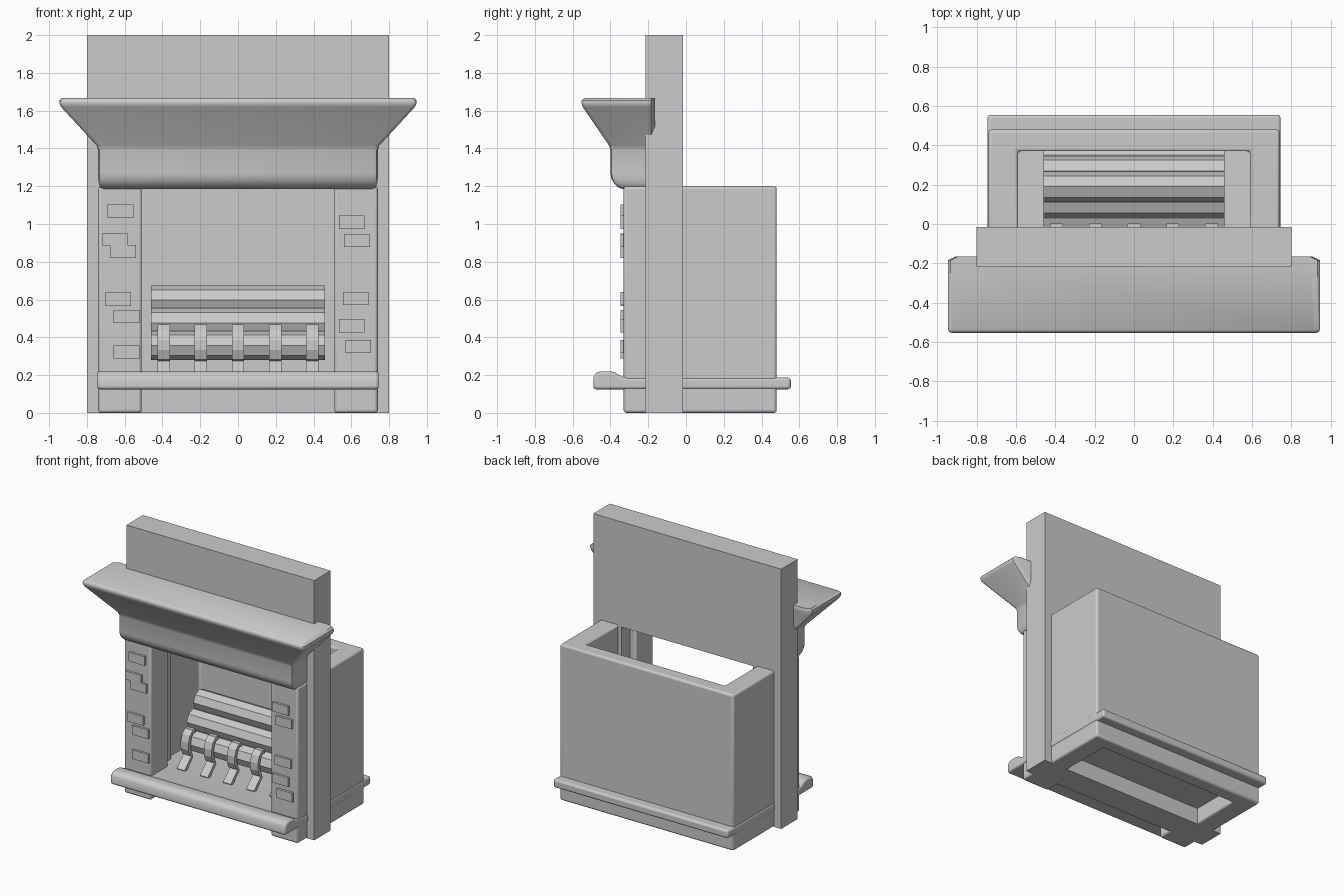
import bpy, bmesh, math
from mathutils import Vector

if "Cube" in bpy.data.objects:
    bpy.data.objects.remove(bpy.data.objects["Cube"])


def finish(name, bm, bevel=0.0, segments=3, smooth=False):
    bmesh.ops.recalc_face_normals(bm, faces=bm.faces)
    me = bpy.data.meshes.new(name)
    bm.to_mesh(me)
    bm.free()
    ob = bpy.data.objects.new(name, me)
    bpy.context.collection.objects.link(ob)
    if bevel:
        m = ob.modifiers.new("Bevel", 'BEVEL')
        m.width, m.segments, m.limit_method = bevel, segments, 'ANGLE'
        m.angle_limit = math.radians(40)
    if smooth:
        bpy.ops.object.select_all(action='DESELECT')
        ob.select_set(True)
        bpy.context.view_layer.objects.active = ob
        bpy.ops.object.shade_smooth_by_angle(angle=math.radians(40))
    return ob


def extrude(bm, points, direction):
    """Extrude a closed 3D outline along a direction into a solid."""
    face = bm.faces.new([bm.verts.new(p) for p in points])
    new = bmesh.ops.extrude_face_region(bm, geom=[face])["geom"]
    bmesh.ops.translate(bm, vec=direction,
                        verts=[v for v in new if isinstance(v, bmesh.types.BMVert)])


def box(bm, x0, x1, y0, y1, z0, z1):
    extrude(bm, [(x0, y0, z0), (x1, y0, z0), (x1, y1, z0), (x0, y1, z0)], (0, 0, z1 - z0))


# Wall: a ring of four panels around the fire opening
bm = bmesh.new()
outer = [(-.8, 0), (.8, 0), (.8, 2), (-.8, 2)]
inner = [(-.56, .14), (.56, .14), (.56, 1.19), (-.56, 1.19)]
rings = [[bm.verts.new((x, y, z)) for x, z in pts]
         for pts, y in ((outer, -.215), (inner, -.215), (inner, -.015), (outer, -.015))]
for k in range(4):
    a, b = rings[k], rings[(k + 1) % 4]
    for i in range(4):
        j = (i + 1) % 4
        bm.faces.new((a[i], a[j], b[j], b[i]))
finish("wall", bm)

# Firebox: U-shaped surround, open at top and bottom, with thicker front pillars
bm = bmesh.new()
half = [(.59, .37), (.59, -.12), (.51, -.12), (.51, -.33), (.74, -.33), (.74, .48)]
plan = half + [(-x, y) for x, y in reversed(half)]
extrude(bm, [(x, y, 0) for x, y in plan], (0, 0, 1.2))
finish("firebox", bm, .015, 3, True)

# Hearth slab with a raised rounded front lip
bm = bmesh.new()
prof = [(-.49, .125), (-.49, .19), (-.475, .212), (-.45, .22), (-.40, .22),
        (-.375, .213), (-.34, .192), (-.31, .187), (.555, .187), (.555, .125)]
extrude(bm, [(-.745, y, z) for y, z in prof], (1.49, 0, 0))
finish("hearth", bm, .015, 3, True)

# Mantel: stacked rectangles flaring outward (height, half width, front)
bm = bmesh.new()
levels = [(1.185, .715, -.335), (1.195, .73, -.36), (1.215, .737, -.38), (1.24, .74, -.395),
          (1.27, .74, -.40), (1.39, .74, -.40), (1.415, .748, -.407), (1.62, .937, -.547),
          (1.64, .946, -.554), (1.655, .945, -.552), (1.667, .932, -.54)]
rows = []
for z, w, f in levels:
    back, c = -.165, .02
    pts = [(-w, f + c), (-w + .006, f + .006), (-w + c, f),
           (w - c, f), (w - .006, f + .006), (w, f + c),
           (w, back - c), (w - c * 2, back), (-w + c * 2, back), (-w, back - c)]
    rows.append([bm.verts.new((x, y, z)) for x, y in pts])
for a, b in zip(rows, rows[1:]):
    for i in range(10):
        j = (i + 1) % 10
        bm.faces.new((a[i], a[j], b[j], b[i]))
bm.faces.new(rows[0])
bm.faces.new(rows[-1])
finish("mantel", bm, smooth=True)

# Raised bricks on both pillars
bm = bmesh.new()
for x, z in [(-.622, 1.067), (-.635, .602), (-.59, .51), (-.59, .323),
             (.602, 1.009), (.63, .912), (.624, .605), (.602, .461), (.637, .352)]:
    box(bm, x - .068, x + .068, -.347, -.32, z - .035, z + .035)
step = [(-.72, .95), (-.582, .95), (-.582, .89), (-.54, .89),
        (-.54, .82), (-.677, .82), (-.677, .885), (-.72, .885)]
extrude(bm, [(x, -.347, z) for x, z in step], (0, .027, 0))
finish("bricks", bm)

# Logs: triangular pile of eight-sided prisms
bm = bmesh.new()
for row in range(3):
    for k in range(3 - row):
        y, z = .03 + .08 * row + .16 * k, .357 + .12 * row
        ring = [math.radians(45 * i) for i in range(8)]
        extrude(bm, [(-.46, y + .077 * math.cos(a), z + .077 * math.sin(a)) for a in ring],
                (.92, 0, 0))
finish("logs", bm)

# Fire grate: five curled bars with forward feet
bm = bmesh.new()
path = [Vector(p) for p in [(.0, .452), (-.03, .455), (-.058, .43), (-.073, .385),
                            (-.073, .335), (-.055, .29), (-.04, .268), (-.125, .185)]]
t = .014
left, right = [], []
for i, p in enumerate(path):
    d = (path[min(i + 1, len(path) - 1)] - path[max(i - 1, 0)]).normalized()
    n = Vector((-d.y, d.x)) * t
    left.append(p + n)
    right.append(p - n)
outline = left + right[::-1]
for k in range(-2, 3):
    extrude(bm, [(k * .197 - .033, p.x, p.y) for p in outline], (.066, 0, 0))
finish("grate", bm)
